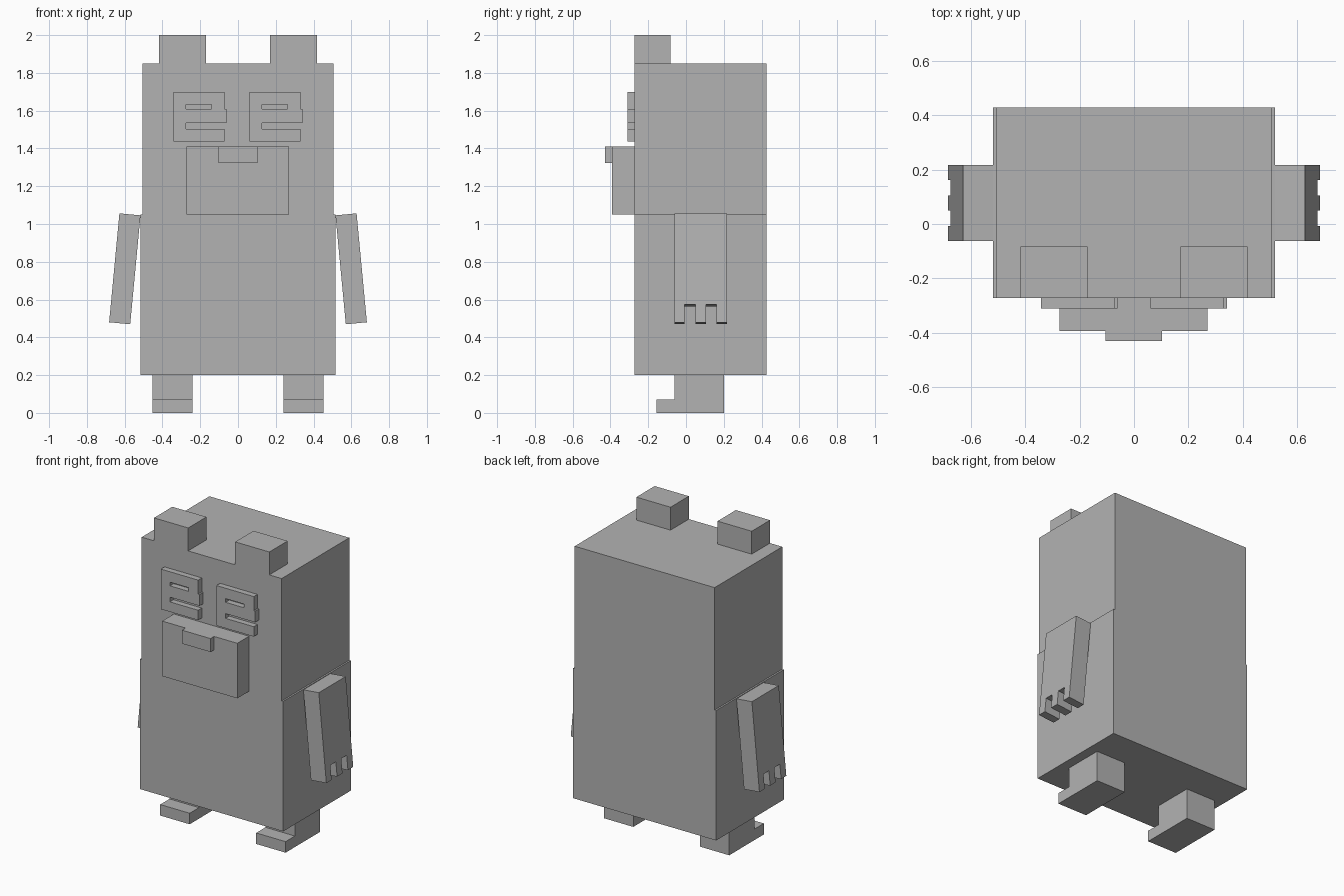
import bpy
import bmesh
from math import radians
from mathutils import Vector

cube = bpy.data.objects.get("Cube")
if cube:
    bpy.data.objects.remove(cube, do_unlink=True)

grey = bpy.data.materials.new("plain grey")
grey.use_nodes = True
colour = (0.45, 0.45, 0.45, 1)
grey.diffuse_color = colour
grey.node_tree.nodes["Principled BSDF"].inputs["Base Color"].default_value = colour


def finish(name, bm):
    bmesh.ops.recalc_face_normals(bm, faces=bm.faces)
    mesh = bpy.data.meshes.new(name)
    bm.to_mesh(mesh)
    bm.free()
    mesh.materials.append(grey)
    obj = bpy.data.objects.new(name, mesh)
    bpy.context.collection.objects.link(obj)
    return obj


def box(name, x, y, z):
    """Box given by its (min, max) along each axis."""
    bm = bmesh.new()
    bmesh.ops.create_cube(bm, size=1)
    for v in bm.verts:
        v.co = Vector([a[0] if c < 0 else a[1] for c, a in zip(v.co, (x, y, z))])
    return finish(name, bm)


def slab(name, columns, heights, rows, thickness, place):
    """Flat silhouette of grid cells, thickened evenly; place maps (u, z) to 3D."""
    bm = bmesh.new()
    grid = [[bm.verts.new(place(u, z)) for u in columns] for z in heights]
    for r, row in enumerate(rows):
        for c, cell in enumerate(row):
            if cell == "#":
                bm.faces.new((grid[r][c], grid[r + 1][c],
                              grid[r + 1][c + 1], grid[r][c + 1]))
    bmesh.ops.delete(bm, geom=[v for v in bm.verts if not v.link_faces], context="VERTS")
    obj = finish(name, bm)
    solid = obj.modifiers.new("thickness", "SOLIDIFY")
    solid.thickness = thickness
    solid.offset = 0
    return obj


FRONT, BACK = -0.272, 0.427

# Body, head and muzzle
box("body", (-0.517, 0.517), (FRONT, BACK), (0.2, 1.05))
box("head", (-0.506, 0.506), (FRONT, BACK), (1.05, 1.85))
box("muzzle", (-0.273, 0.27), (-0.393, FRONT), (1.05, 1.41))
box("nose", (-0.104, 0.102), (-0.43, -0.393), (1.322, 1.41))

# Eyes: raised plates with slits, both turned the same way
for name, left_edge in (("right_eye", -0.341), ("left_eye", 0.061)):
    slab(name,
         [left_edge + u for u in (0, 0.066, 0.201, 0.27, 0.28)],
         (1.70, 1.632, 1.608, 1.534, 1.503, 1.438),
         ("###.",
          "#.#.",
          "####",
          "#...",
          "###."),
         0.038, lambda u, z: (u, FRONT - 0.019, z))

for side, s in (("left", 1), ("right", -1)):
    # Ears
    box(side + "_ear", sorted((s * 0.17, s * 0.417)), (FRONT, -0.083), (1.85, 2.0))

    # Legs with toes stepping forward
    slab(side + "_leg", (-0.156, -0.06, 0.201), (0.2, 0.072, 0),
         (".#", "##"), 0.213, lambda u, z: (s * 0.347, u, z))

    # Arms tilted outward, with three fingers
    arm = slab(side + "_arm",
               (-0.062, -0.008, 0.049, 0.105, 0.161, 0.216),
               (0, -0.484, -0.579),
               ("#####", "#.#.#"), 0.112, lambda u, z: (0, u, z))
    arm.location = (s * 0.572, 0, 1.051)
    arm.rotation_euler.y = -s * radians(5.4)
